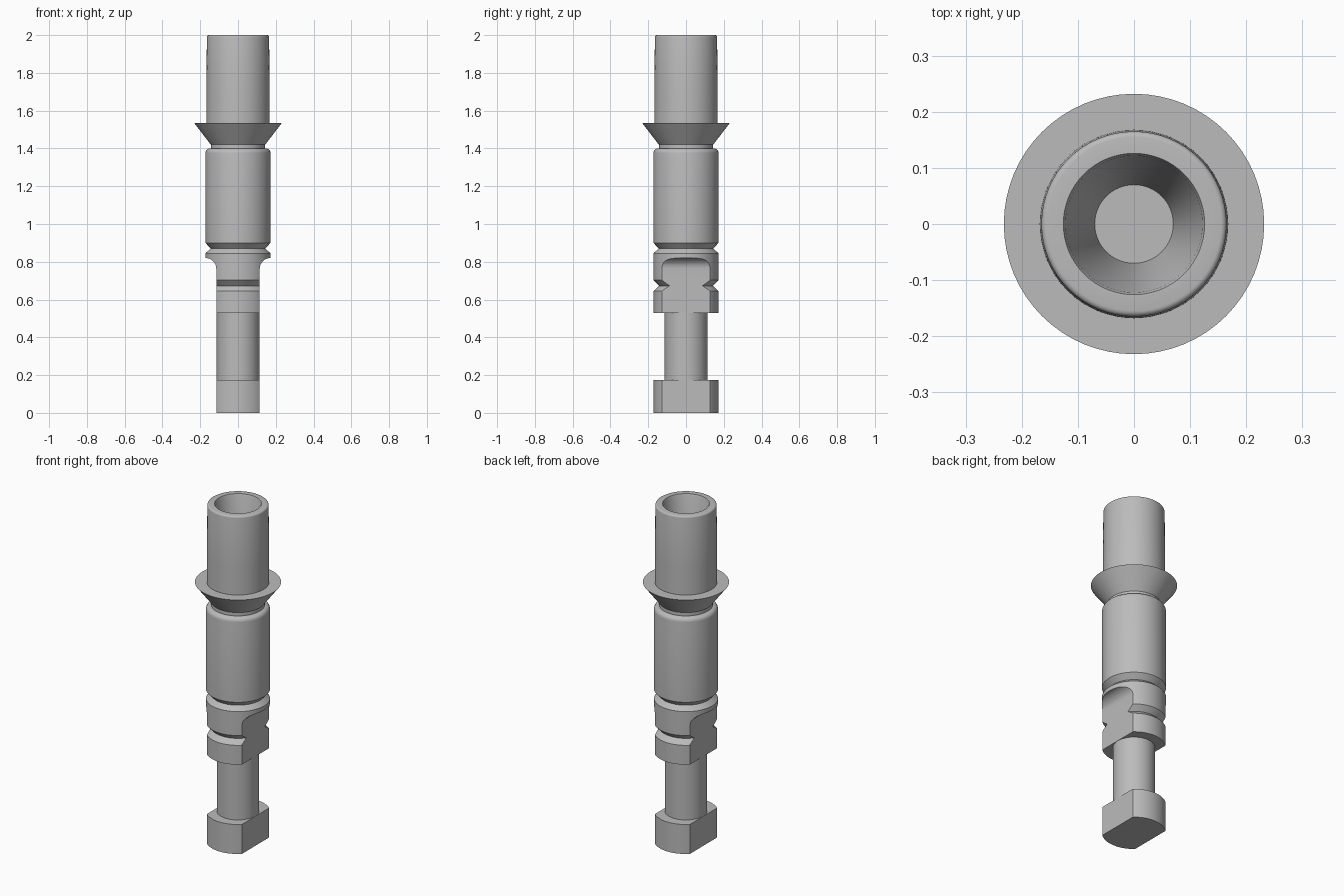
import bpy, bmesh
from math import sin, cos, pi, radians

cube = bpy.data.objects.get("Cube")
if cube:
    bpy.data.objects.remove(cube)

SEGMENTS = 64
R = 0.172          # main body radius
NECK = 0.144       # groove radius
FLAT = 0.115       # half width across the flats
FILLET = 0.057     # rounding at the top of the flats

metal = bpy.data.materials.new("grey metal")
metal.use_nodes = True
grey = (0.5, 0.5, 0.5, 1)
metal.diffuse_color = grey
metal.node_tree.nodes["Principled BSDF"].inputs["Base Color"].default_value = grey


def make_object(name, bm):
    bmesh.ops.recalc_face_normals(bm, faces=bm.faces)
    mesh = bpy.data.meshes.new(name)
    bm.to_mesh(mesh)
    bm.free()
    mesh.materials.append(metal)
    obj = bpy.data.objects.new(name, mesh)
    bpy.context.collection.objects.link(obj)
    return obj


def lathe(name, profile):
    """Turn a (radius, height) profile that starts and ends on the axis."""
    bm = bmesh.new()
    verts = [bm.verts.new((r, 0, z)) for r, z in profile]
    edges = [bm.edges.new(pair) for pair in zip(verts, verts[1:])]
    bmesh.ops.spin(bm, geom=verts + edges, cent=(0, 0, 0), axis=(0, 0, 1),
                   angle=2 * pi, steps=SEGMENTS)
    bmesh.ops.remove_doubles(bm, verts=bm.verts, dist=0.0001)
    return make_object(name, bm)


def arc(cx, cz, r, start, end, steps):
    angles = [radians(start + (end - start) * i / steps) for i in range(steps + 1)]
    return [(cx + r * cos(a), cz + r * sin(a)) for a in angles]


# Turned pin: foot, stem, grooved collar, body, flared flange, hollow barrel
foot = [(0, 0), (R, 0), (R, 0.175)]
stem = [(0.114, 0.175), (0.114, 0.53)]
collar = [(R, 0.53), (R, 0.645), (NECK, 0.673), (R, 0.703), (R, 0.845)]
body = [(NECK, 0.87), (R, 0.9)] + arc(R - 0.025, 1.375, 0.025, 0, 90, 5)
flange = [(NECK, 1.4), (NECK, 1.42), (0.232, 1.535)]
barrel = [(0.168, 1.535), (0.167, 1.69)] + arc(0.155, 1.99, 0.01, 0, 90, 4)
bore = [(0.126, 2), (0.122, 1.99), (0.07, 1.6), (0, 1.6)]
pin = lathe("contact_pin", foot + stem + collar + body + flange + barrel + bore)

# Side cutters with a rounded inner top corner make the two flats
for side, label in ((1, "left"), (-1, "right")):
    outline = [(0.4, -0.1), (FLAT, -0.1)]
    outline += arc(FLAT + FILLET, 0.82 - FILLET, FILLET, 180, 90, 10)
    outline += [(0.4, 0.82)]
    bm = bmesh.new()
    face = bm.faces.new([bm.verts.new((side * x, -0.4, z)) for x, z in outline])
    extruded = bmesh.ops.extrude_face_region(bm, geom=[face])["geom"]
    moved = [v for v in extruded if isinstance(v, bmesh.types.BMVert)]
    bmesh.ops.translate(bm, verts=moved, vec=(0, 0.8, 0))
    cutter = make_object(label + "_flat_cutter", bm)
    cutter.hide_render = True
    cutter.hide_set(True)
    cut = pin.modifiers.new(label + " flat", "BOOLEAN")
    cut.operation = "DIFFERENCE"
    cut.solver = "EXACT"
    cut.object = cutter

# Apply the cuts, then shade smooth with crisp machined edges
bpy.ops.object.select_all(action="DESELECT")
pin.select_set(True)
bpy.context.view_layer.objects.active = pin
for name in [m.name for m in pin.modifiers]:
    bpy.ops.object.modifier_apply(modifier=name)
bpy.ops.object.shade_smooth_by_angle(angle=radians(25))
for label in ("left", "right"):
    bpy.data.objects.remove(bpy.data.objects[label + "_flat_cutter"])
